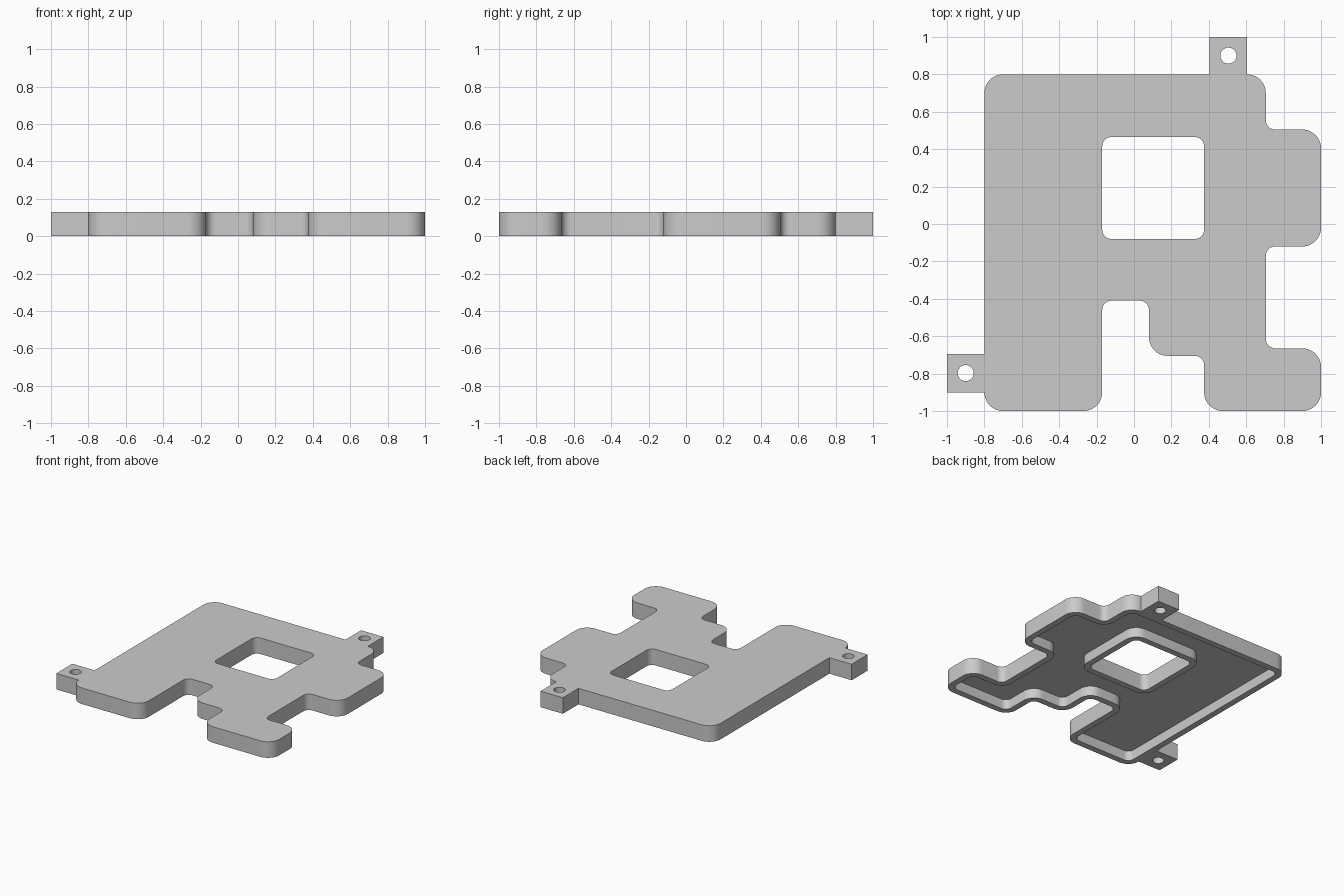
import bpy, bmesh, math
from mathutils import Vector

if "Cube" in bpy.data.objects:
    bpy.data.objects.remove(bpy.data.objects["Cube"])

HEIGHT, CEILING, WALL = 0.13, 0.08, 0.05
BIG, SMALL = 0.1, 0.05          # outer and inner corner radii
STEPS = 10

# Outline of the plate body, counter-clockwise: x, y, corner radius
body = [(-0.8, -1, BIG), (-0.17, -1, BIG), (-0.17, -0.41, SMALL), (0.08, -0.41, SMALL),
        (0.08, -0.705, BIG), (0.375, -0.705, SMALL), (0.375, -1, BIG), (1, -1, BIG),
        (1, -0.665, BIG), (0.705, -0.665, SMALL), (0.705, -0.12, SMALL), (1, -0.12, BIG),
        (1, 0.505, BIG), (0.705, 0.505, SMALL), (0.705, 0.8, BIG), (-0.8, 0.8, BIG)]
# Square screw tabs added to the outline
back_tab = [(0.605, 0.8, 0), (0.605, 1, 0), (0.405, 1, 0), (0.405, 0.8, 0)]
left_tab = [(-0.8, -0.695, 0), (-1, -0.695, 0), (-1, -0.9, 0), (-0.8, -0.9, 0)]
outline = body[:-1] + back_tab + body[-1:] + left_tab
window = [(-0.17, -0.08, SMALL), (0.375, -0.08, SMALL),
          (0.375, 0.465, SMALL), (-0.17, 0.465, SMALL)]


def rounded(corners, inset=0.0):
    """Right-angled outline with rounded corners, optionally moved inwards."""
    pts = []
    n = len(corners)
    for i, (x, y, r) in enumerate(corners):
        p = Vector((x, y))
        a = (Vector(corners[i - 1][:2]) - p).normalized()
        b = (Vector(corners[(i + 1) % n][:2]) - p).normalized()
        side = 1 if b.cross(a) > 0 else -1      # convex or concave corner
        p += (a + b) * inset * side
        r -= inset * side
        c = p + (a + b) * r
        for k in range(STEPS + 1 if r > 1e-6 else 1):
            t = math.pi / 2 * k / STEPS
            q = c - b * r * math.cos(t) - a * r * math.sin(t)
            if not pts or (q - pts[-1]).length > 1e-4:
                pts.append(q)
    if (pts[0] - pts[-1]).length < 1e-4:
        pts.pop()
    return pts


def circle(x, y, r, n=32):
    return [Vector((x + r * math.cos(2 * math.pi * i / n),
                    y + r * math.sin(2 * math.pi * i / n))) for i in range(n)]


bm = bmesh.new()


def wall(pts, top):
    """Vertical wall from the ground to a height; returns bottom and top edges."""
    lo = [bm.verts.new((p.x, p.y, 0)) for p in pts]
    hi = [bm.verts.new((p.x, p.y, top)) for p in pts]
    n = len(pts)
    for i in range(n):
        j = (i + 1) % n
        bm.faces.new((lo[i], lo[j], hi[j], hi[i]))
    return [[bm.edges.get((ring[i], ring[(i + 1) % n])) for i in range(n)] for ring in (lo, hi)]


def fill(*loops):
    bmesh.ops.triangle_fill(bm, edges=[e for l in loops for e in l],
                            use_beauty=True, normal=(0, 0, 1))


outer = wall(rounded(outline), HEIGHT)
opening = wall(rounded(window), HEIGHT)
hole_a = wall(circle(0.505, 0.9, 0.043), HEIGHT)
hole_b = wall(circle(-0.9, -0.797, 0.043), HEIGHT)
cavity = wall(rounded(body, WALL), CEILING)
collar = wall(rounded(window, -WALL), CEILING)

fill(outer[1], opening[1], hole_a[1], hole_b[1])    # top face
fill(outer[0], cavity[0], hole_a[0], hole_b[0])     # rim underneath
fill(opening[0], collar[0])                         # rim around the window
fill(cavity[1], collar[1])                          # cavity ceiling
bmesh.ops.recalc_face_normals(bm, faces=bm.faces[:])

mesh = bpy.data.meshes.new("cover_plate")
bm.to_mesh(mesh)
bm.free()
plate = bpy.data.objects.new("cover_plate", mesh)
bpy.context.collection.objects.link(plate)

grey = bpy.data.materials.new("light_grey")
grey.diffuse_color = (0.6, 0.6, 0.6, 1)
grey.use_nodes = True
grey.node_tree.nodes["Principled BSDF"].inputs["Base Color"].default_value = grey.diffuse_color
mesh.materials.append(grey)

bpy.context.view_layer.objects.active = plate
plate.select_set(True)
bpy.ops.object.shade_smooth_by_angle(angle=math.radians(30))
